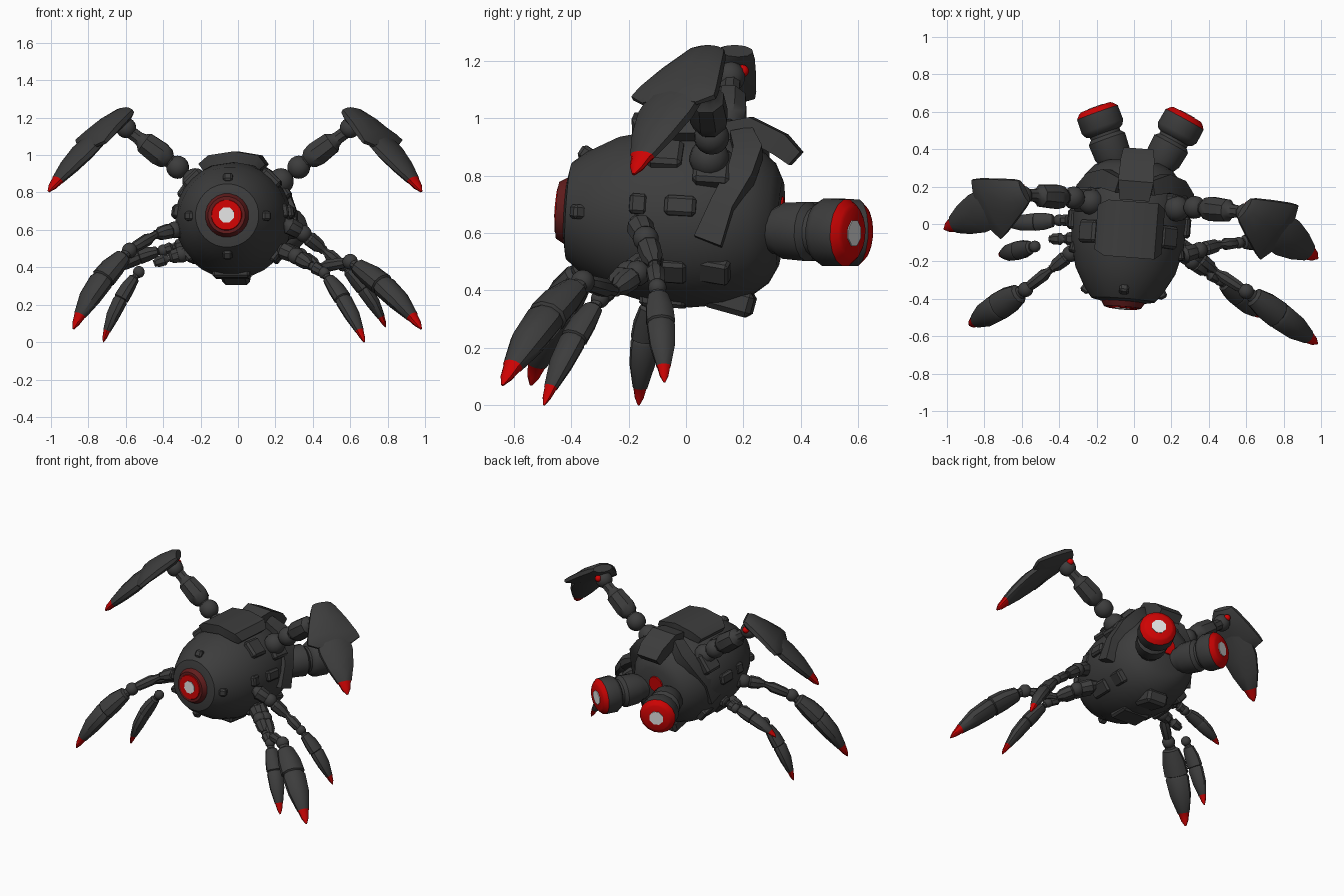
import bpy, bmesh, math
from mathutils import Vector, Matrix

if "Cube" in bpy.data.objects:
    bpy.data.objects.remove(bpy.data.objects["Cube"])

def material(name, rgb):
    m = bpy.data.materials.new(name)
    m.diffuse_color = (*rgb, 1)
    m.use_nodes = True
    m.node_tree.nodes["Principled BSDF"].inputs["Base Color"].default_value = m.diffuse_color
    return m

GREY = material("dark grey", (0.046, 0.046, 0.046))
RED = material("bright red", (0.62, 0.001, 0.001))
DEEP = material("deep red", (0.12, 0.012, 0.012))
WHITE = material("lens white", (0.75, 0.75, 0.75))

# the body and arms are yawed a little; the hull is also pitched
YAW = Matrix.Translation((-0.008, 0, 0)) @ Matrix.Rotation(math.radians(-4.5), 4, 'Z')
HULL = YAW @ Matrix.Translation((-0.018, 0, 0.652)) @ Matrix.Rotation(math.radians(-3.5), 4, 'X')
WORLD = Matrix.Identity(4)

def finish(name, bm, mats, frame, angle=35):
    bmesh.ops.recalc_face_normals(bm, faces=bm.faces)
    me = bpy.data.meshes.new(name)
    bm.to_mesh(me)
    bm.free()
    for m in mats:
        me.materials.append(m)
    me.transform(frame)
    ob = bpy.data.objects.new(name, me)
    bpy.context.collection.objects.link(ob)
    bpy.context.view_layer.objects.active = ob
    ob.select_set(True)
    bpy.ops.object.shade_smooth_by_angle(angle=math.radians(angle))
    ob.select_set(False)
    return ob

def loft(name, pts, sizes, wdir=(0, 0, 1), n=10, frame=WORLD, mats=(GREY,), red_from=None):
    """Skin n-sided sections (half width along wdir, half thickness) over a path."""
    pts = [Vector(p) for p in pts]
    bm = bmesh.new()
    rings = []
    k = math.sqrt(2) if n == 4 else 1
    for i, (p, s) in enumerate(zip(pts, sizes)):
        t = (pts[min(i + 1, len(pts) - 1)] - pts[max(i - 1, 0)]).normalized()
        b = t.cross(Vector(wdir)).normalized()
        a = b.cross(t)
        sa, sb = s if isinstance(s, tuple) else (s, s)
        rings.append([bm.verts.new(p + k * (a * sa * math.cos(q) + b * sb * math.sin(q)))
                      for q in [2 * math.pi * (j + 0.5) / n for j in range(n)]])
    for i, (r, q) in enumerate(zip(rings, rings[1:])):
        for j in range(n):
            f = bm.faces.new((r[j], r[(j + 1) % n], q[(j + 1) % n], q[j]))
            f.material_index = int(red_from is not None and i >= red_from)
    bm.faces.new(rings[0])
    bm.faces.new(rings[-1]).material_index = int(red_from is not None)
    return finish(name, bm, mats, frame)

def ball(name, c, r, frame=WORLD, mat=GREY):
    bm = bmesh.new()
    bmesh.ops.create_uvsphere(bm, u_segments=14, v_segments=9, radius=r)
    return finish(name, bm, (mat,), frame @ Matrix.Translation(c))

def box(name, size, frame, mat=GREY):
    bm = bmesh.new()
    bmesh.ops.create_cube(bm, size=1, matrix=Matrix.Diagonal((*size, 1)))
    bmesh.ops.bevel(bm, geom=bm.edges[:], offset=min(size) * 0.2, segments=1, affect='EDGES')
    return finish(name, bm, (mat,), frame)

def along(a, b, ts, bow=Vector((0, 0, 0))):
    a, b = Vector(a), Vector(b)
    return [a.lerp(b, t) + bow * (4 * t * (1 - t)) for t in ts]

# hull: one turned shape along y
prof = [(-.42, .12), (-.41, .17), (-.36, .21), (-.25, .27), (-.12, .302), (.03, .312),
        (.15, .295), (.24, .26), (.30, .21), (.33, .15)]
loft("hull", [(0, y, 0) for y, r in prof], [r for y, r in prof], n=28, frame=HULL)
loft("rear_lamp", [(0, .32, .04), (0, .337, .04)], [.06, .055], n=12, frame=HULL, mats=(RED,))

# front eye
loft("eye_housing", [(0, -.36, 0), (0, -.39, 0), (0, -.45, 0)], [.145, .135, .10], n=20,
     frame=HULL, mats=(DEEP,))
loft("eye_ring", [(0, -.44, 0), (0, -.455, 0)], [.088, .08], n=20, frame=HULL, mats=(RED,))
loft("eye_lens", [(0, -.45, 0), (0, -.459, 0)], [.043, .043], n=8, frame=HULL, mats=(WHITE,))

# small armour blocks placed around the hull: y, angle, radius, size
def stud(name, y, ang, r, size, tilt=0):
    f = HULL @ Matrix.Rotation(math.radians(-ang), 4, 'Y') @ Matrix.Translation((r, y, 0))
    box(name, size, f @ Matrix.Rotation(math.radians(tilt), 4, 'Z'))

for a in (0, 90, 180, 270):
    stud("eye_clamp", -.35, a, .195, (.05, .08, .05), 30)
for a in (8, 172):
    stud("side_block", -.15, a, .285, (.05, .06, .07), 8)
    stud("side_block", .0, a, .30, (.06, .11, .07))
for a in (46, 134):
    stud("shoulder_block", -.07, a, .295, (.07, .12, .12))
    stud("shoulder_plate", .10, a - 10 if a < 90 else a + 10, .30, (.07, .13, .14))
for a in (-38, 218):
    stud("lower_block", -.05, a, .295, (.06, .16, .09))
    stud("lower_rear_block", .12, a, .285, (.05, .12, .09), -10)
stud("belly_block", .17, 270, .275, (.09, .17, .15), -12)
stud("belly_front_block", -.06, 270, .285, (.06, .16, .2))

# curved plate on top and block behind it
loft("top_plate", [(-.18, -.03, .935), (-.13, -.03, .97), (0, -.03, .99), (.12, -.03, .97), (.15, -.03, .935)],
     [(.12, .022), (.15, .03), (.15, .03), (.15, .03), (.12, .022)], wdir=(0, 1, 0), n=4, frame=YAW)
loft("rear_top_plate", [(0, .13, .955), (0, .22, .965), (0, .33, .91), (0, .385, .86)],
     [(.08, .03), (.095, .04), (.09, .04), (.08, .03)], wdir=(1, 0, 0), n=4, frame=YAW)

for s, side in ((1, "right"), (-1, "left")):
    def m(x, y, z):
        return (s * x, y, z)

    # curved side strap
    loft(side + "_strap", [m(.08, .20, .94), m(.16, .23, .88), m(.225, .21, .80), m(.28, .15, .70), m(.295, .10, .57)],
         [(.04, .03), (.05, .035), (.045, .04), (.04, .03), (.05, .03)], wdir=(0, 1, 0), n=4, frame=YAW)

    # rear thruster: two lumps, red rim and white centre
    end, d = Vector(m(.246, .606, .60)), Vector(m(.41, .91, -.03)).normalized()
    steps = [(-.36, .07), (-.30, .085), (-.27, .10), (-.18, .105), (-.16, .085), (-.145, .085),
             (-.135, .105), (-.11, .12), (-.03, .118), (-.008, .098), (0, .085)]
    loft(side + "_thruster", [end + d * q for q, r in steps], [r for q, r in steps], n=16,
         frame=YAW, mats=(GREY, RED), red_from=8)
    loft(side + "_thruster_lens", [end - d * .004, end + d * .004], [.048, .048], n=8,
         frame=YAW, mats=(WHITE,))

    # upper arm
    ball(side + "_shoulder", m(.23, .10, .86), .07, YAW)
    ball(side + "_shoulder_joint", m(.325, .115, .935), .062, YAW)
    a, b = m(.31, .115, .925), m(.60, .11, 1.14)
    loft(side + "_upper_arm", along(a, b, (0, .2, .26, .38, .66, .72, .78, 1)),
         [.04, .04, .06, .07, .063, .042, .036, .036], wdir=(0, 1, 0), n=8, frame=YAW)
    ball(side + "_elbow", m(.60, .105, 1.145), .055, YAW)
    ball(side + "_elbow_lamp", m(.61, .15, 1.165), .022, YAW, RED)

    # claw: winged shield over a long blade with red point
    top, tip = m(.59, .13, 1.235), m(1.0, -.105, .805)
    w = Vector(m(.218, .288, -.03))
    out = Vector(m(.133, -.085, .172)).normalized()
    loft(side + "_claw_shield", along(top, tip, (0, .05, .2, .36, .43, .48), out * .03),
         [(.065, .025), (.085, .04), (.13, .045), (.172, .04), (.185, .03), (.12, .02)], wdir=w, frame=YAW)
    ts = (.2, .42, .55, .72, .87, .88, .95, 1)
    loft(side + "_claw_blade", along(top, tip, ts, out * .02),
         [(.06, .03), (.115, .04), (.115, .045), (.088, .04), (.05, .028), (.042, .026), (.028, .02), (.006, .006)],
         wdir=w, frame=YAW, mats=(GREY, RED), red_from=4)

# walking legs: path from hip to knee, foot, half width of the shin
legs = {
    "right_front": ([(.22, -.10, .50), (.33, -.17, .46), (.43, -.25, .40), (.60, -.36, .43)], (.98, -.64, .07), .078),
    "right_middle": ([(.22, -.13, .50), (.31, -.20, .46), (.39, -.26, .41), (.46, -.30, .37)], (.675, -.495, .0), .054),
    "right_rear": ([(.24, -.17, .64), (.35, -.14, .58), (.46, -.11, .49), (.56, -.10, .41)], (.79, -.075, .08), .052),
    "left_front": ([(-.24, -.10, .59), (-.34, -.16, .60), (-.44, -.24, .575), (-.58, -.35, .49)], (-.88, -.54, .07), .078),
    "left_middle": ([(-.22, -.08, .50), (-.30, -.08, .47), (-.37, -.08, .45), (-.45, -.08, .42)], (-.72, -.165, .0), .052),
    "left_rear": ([(-.22, .0, .52), (-.28, .01, .52), (-.34, .02, .51), (-.40, .02, .49)], (-.70, .0, .36), .05),
}
for name, (path, foot, wid) in legs.items():
    path = [Vector(p) for p in path]
    foot = Vector(foot)
    # the left middle knee hangs free of its thigh
    knee = Vector((-.53, -.12, .375)) if name == "left_middle" else path[-1]
    for i, (a, b) in enumerate(zip(path, path[1:])):
        r = (.048, .042, .034)[i]
        loft(f"{name}_thigh_{i + 1}", along(a, b, (0, .15, .3, .75, .9, 1)),
             [r * .6, r * .65, r, r * .9, r * .6, r * .6], n=8)
    ball(name + "_hip", path[1], .045)
    ball(name + "_knee", knee, .032 if wid < .06 else .042)
    axis = (foot - knee).normalized()
    outward = Vector((axis.x, axis.y, 0)).normalized()
    bow = (outward - axis * outward.dot(axis)).normalized() * wid * .4
    ts = (0, .08, .1, .25, .4, .41, .44, .65, .85, .86, .94, 1)
    k = (.4, .45, .7, .95, 1, .85, .97, .87, .5, .44, .3, .07)
    loft(name + "_shin", along(knee, foot, ts, bow), [(wid * q, wid * q * .8) for q in k],
         wdir=axis.cross(bow), mats=(GREY, RED), red_from=8)
